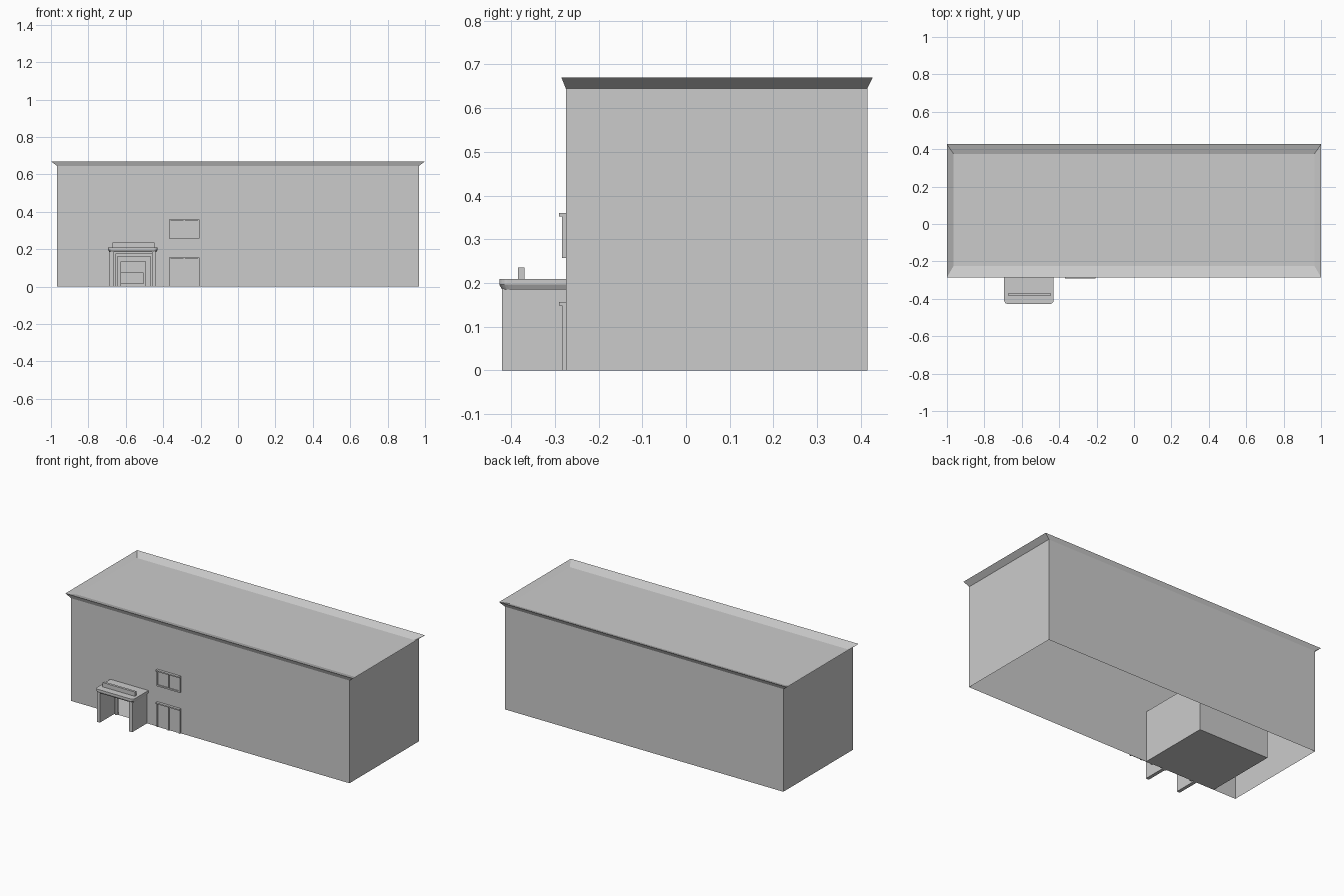
import bpy, bmesh, math

if "Cube" in bpy.data.objects:
    bpy.data.objects.remove(bpy.data.objects["Cube"])


def make_mesh(name, verts, faces):
    me = bpy.data.meshes.new(name)
    me.from_pydata(verts, [], faces)
    ob = bpy.data.objects.new(name, me)
    bpy.context.collection.objects.link(ob)
    return ob


def box(name, x0, x1, y0, y1, z0, z1):
    v = [(x, y, z) for z in (z0, z1) for x, y in ((x0, y0), (x1, y0), (x1, y1), (x0, y1))]
    f = [(3, 2, 1, 0), (4, 5, 6, 7)] + [(i, (i + 1) % 4, 4 + (i + 1) % 4, 4 + i) for i in range(4)]
    return make_mesh(name, v, f)


def loft(name, rings, cap_bottom=False, cap_top=True):
    """Join rings of equal length with quads; each ring is a list of 3D points."""
    n = len(rings[0])
    verts = [p for r in rings for p in r]
    faces = [(k * n + i, k * n + (i + 1) % n, (k + 1) * n + (i + 1) % n, (k + 1) * n + i)
             for k in range(len(rings) - 1) for i in range(n)]
    if cap_bottom:
        faces.append(tuple(reversed(range(n))))
    if cap_top:
        faces.append(tuple(range((len(rings) - 1) * n, len(rings) * n)))
    return make_mesh(name, verts, faces)


def rect(x0, x1, y0, y1, z):
    return [(x0, y0, z), (x1, y0, z), (x1, y1, z), (x0, y1, z)]


X, YF, YB, H = 0.967, -0.275, 0.415, 0.645

# Outer walls: open shell, front wall notched around the entrance
D0, D1, DH = -0.655, -0.456, 0.17
make_mesh("front_wall",
          [(-X, YF, 0), (D0, YF, 0), (D0, YF, DH), (D1, YF, DH), (D1, YF, 0),
           (X, YF, 0), (X, YF, H), (-X, YF, H)], [tuple(range(8))])
make_mesh("side_and_back_walls",
          [(x, y, z) for z in (0, H) for x, y in ((X, YF), (X, YB), (-X, YB), (-X, YF))],
          [(i, i + 1, i + 5, i + 4) for i in range(3)])

# Flared cornice with a shallow sunken roof
loft("roof", [rect(-X, X, YF, YB, H),
              rect(-1, 1, -0.285, 0.427, 0.67),
              rect(-0.965, 0.965, -0.225, 0.375, 0.65)])

# Lobby room behind the entrance, open to the front
L0, L1, LY, LH = -0.81, -0.32, 0.19, 0.32
make_mesh("lobby",
          rect(L0, L1, YF, LY, 0) + rect(L0, L1, YF, LY, LH),
          [(0, 1, 2, 3), (7, 6, 5, 4), (1, 5, 6, 2), (2, 6, 7, 3), (3, 7, 4, 0)])
box("lobby_counter", -0.627, -0.505, 0.0, 0.06, 0.015, 0.075)
box("lobby_panel", -0.627, -0.493, 0.175, 0.188, 0.0, 0.134)


# Canopy outline with rounded front corners
def canopy_ring(grow, z):
    x0, x1, y0, r = -0.688 - grow, -0.436 + grow, -0.421 - grow, 0.018
    pts = [(x0, YF, z)]
    for cx, a0 in ((x0 + r, 180), (x1 - r, 270)):
        for k in range(5):
            a = math.radians(a0 + 22.5 * k)
            pts.append((cx + r * math.cos(a), y0 + r + r * math.sin(a), z))
    return pts + [(x1, YF, z)]


loft("canopy_roof", [canopy_ring(0, 0.185), canopy_ring(0.006, 0.196), canopy_ring(0.006, 0.209)],
     cap_bottom=True)

# Canopy side walls
for side, x0, x1 in (("left", -0.686, -0.665), ("right", -0.461, -0.44)):
    box(f"canopy_wall_{side}", x0, x1, -0.421, YF, 0, 0.187)

# Plain sign bar on the canopy
box("sign_bar", -0.672, -0.447, -0.384, -0.369, 0.209, 0.236)

# Entrance door frame
for side, x0 in (("left", D0), ("right", D1 - 0.012)):
    box(f"door_jamb_{side}", x0, x0 + 0.012, -0.284, -0.266, 0, DH)
box("door_header", D0, D1, -0.284, -0.266, DH - 0.01, DH + 0.006)


# Two-pane window with hooded top
def window(name, z0, z1, sill):
    x0, x1, t, y = -0.369, -0.205, 0.009, -0.284
    box(name + "_hood", x0, x1, -0.291, YF, z1 - 0.008, z1)
    for tag, xm in (("left", x0), ("middle", (x0 + x1 - t) / 2), ("right", x1 - t)):
        box(f"{name}_bar_{tag}", xm, xm + t, y, YF, z0, z1 - 0.008)
    if sill:
        box(name + "_sill", x0, x1, y, YF, z0, z0 + t)
    box(name + "_glass", x0 + t, x1 - t, -0.278, YF, z0, z1 - 0.008)


window("upper_window", 0.257, 0.36, True)
window("lower_window", 0.0, 0.156, False)
